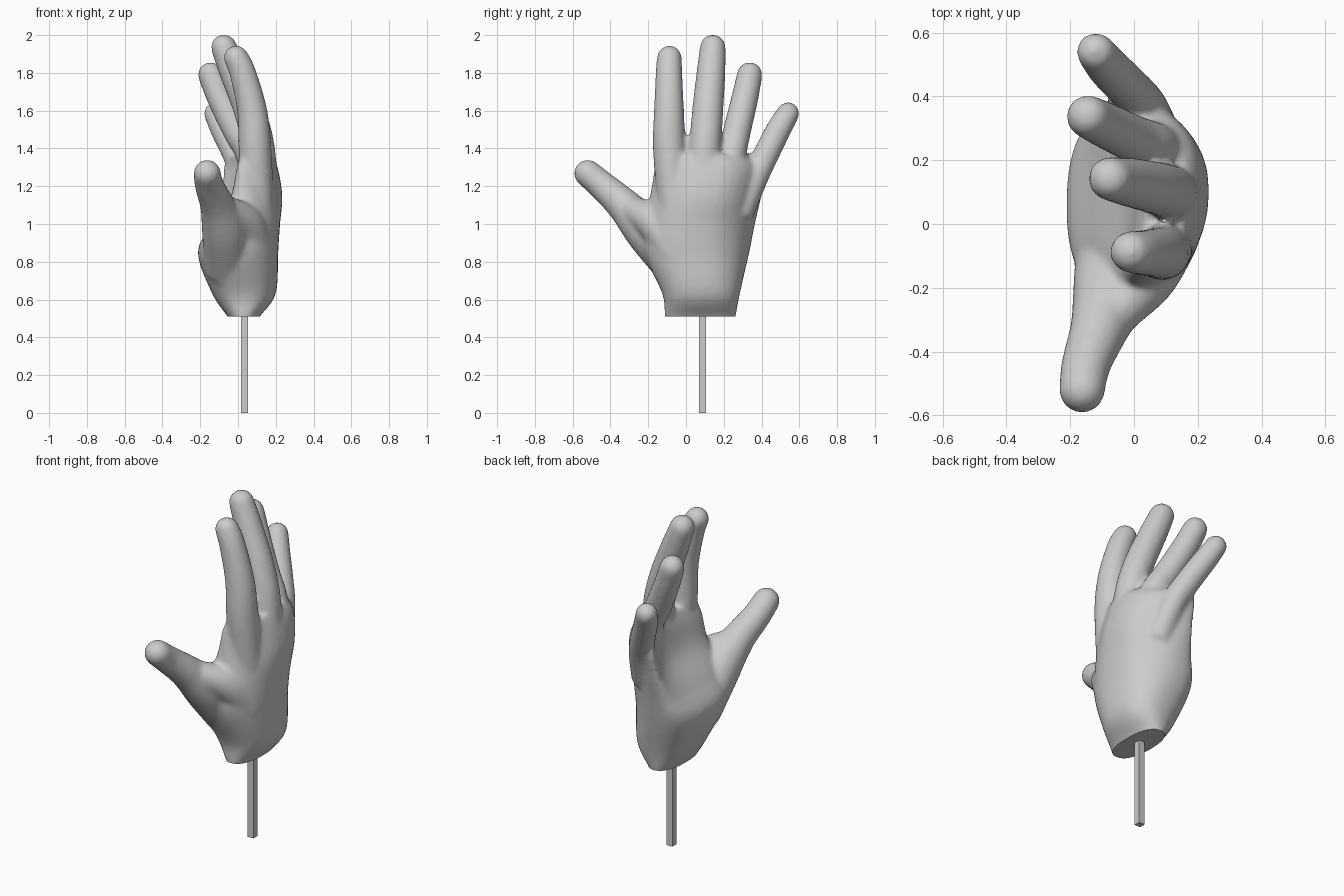
import bpy, bmesh, math
from mathutils import Vector

cube = bpy.data.objects.get("Cube")
if cube:
    bpy.data.objects.remove(cube)

grey = bpy.data.materials.new("plain_grey")
grey.use_nodes = True
colour = (0.6, 0.6, 0.6, 1)
grey.diffuse_color = colour
grey.node_tree.nodes["Principled BSDF"].inputs["Base Color"].default_value = colour


def spline(rows, steps=5):
    """Smooth interpolation through rows of numbers."""
    rows = [Vector(r) for r in rows]
    out = []
    for i in range(len(rows) - 1):
        a, b = rows[max(i - 1, 0)], rows[i]
        c, d = rows[i + 1], rows[min(i + 2, len(rows) - 1)]
        for s in range(steps):
            t = s / steps
            out.append(b + (c - a) * (t / 2) + (a * 2 - b * 5 + c * 4 - d) * (t * t / 2)
                       + (b * 3 - a - c * 3 + d) * (t ** 3 / 2))
    return out + [rows[-1]]


def loft(bm, rings):
    """Skin a closed tube over equal rings of points."""
    loops = [[bm.verts.new(p) for p in ring] for ring in rings]
    n = len(loops[0])
    for lo, hi in zip(loops, loops[1:]):
        for i in range(n):
            j = (i + 1) % n
            bm.faces.new((lo[i], lo[j], hi[j], hi[i]))
    bm.faces.new(loops[0][::-1])
    bm.faces.new(loops[-1])


def digit(bm, rows, sides=20):
    """Round finger along x, y, z, radius rows with a domed tip."""
    path = spline(rows)
    pts = [Vector(p[:3]) for p in path]
    radii = [p[3] for p in path]
    # Dome
    end, r = pts[-1], radii[-1]
    way = (end - pts[-2]).normalized()
    for k in range(1, 6):
        a = k * math.pi / 11
        pts.append(end + way * r * math.sin(a))
        radii.append(r * math.cos(a))
    rings = []
    for i, p in enumerate(pts):
        t = (pts[min(i + 1, len(pts) - 1)] - pts[max(i - 1, 0)]).normalized()
        u = Vector((1, 0, 0))
        u = (u - t * u.dot(t)).normalized()
        v = t.cross(u)
        rings.append([p + (u * math.cos(q) + v * math.sin(q)) * radii[i]
                      for q in (math.tau * s / sides for s in range(sides))])
    loft(bm, rings)


bm = bmesh.new()

# Palm: z, y centre, y half width, x centre, x half depth, cupping
palm = [(0.45, .075, .175, .03, .05, 0), (0.51, .075, .188, .03, .085, 0),
        (0.63, .08, .205, .032, .168, 0), (0.85, .055, .28, 0, .213, .03),
        (1.0, .07, .295, .045, .178, .07), (1.15, .105, .295, .105, .13, .12),
        (1.3, .13, .295, .115, .095, .13), (1.37, .10, .24, .11, .07, .10)]
rings = []
for z, yc, hy, xc, hx, cup in spline(palm):
    ring = []
    for s in range(40):
        c, n = math.cos(math.tau * s / 40), math.sin(math.tau * s / 40)
        y = math.copysign(abs(c) ** 0.85, c)
        x = math.copysign(abs(n) ** 0.85, n)
        # The little finger side curls further than the thumb side
        ring.append((xc + hx * x - cup * c * c * (1 + 0.35 * c), yc + hy * y, z))
    rings.append(ring)
loft(bm, rings)

# Fingers, thumb and thumb web: x, y, z, radius
digits = {
    "index": [(.10, -.06, 1.1, .09), (.09, -.088, 1.4, .088), (.075, -.09, 1.6, .08),
              (.025, -.09, 1.8, .071), (-.01, -.088, 1.88, .066)],
    "middle": [(.13, .08, 1.1, .09), (.11, .10, 1.4, .086), (.06, .115, 1.6, .083),
               (-.02, .132, 1.8, .077), (-.075, .142, 1.935, .069)],
    "ring": [(.12, .19, 1.1, .085), (.07, .24, 1.35, .076), (0, .267, 1.48, .075),
             (-.09, .31, 1.66, .072), (-.145, .337, 1.79, .068)],
    "little": [(.07, .28, 1.05, .075), (.035, .368, 1.25, .07), (-.02, .43, 1.38, .069),
               (-.08, .49, 1.50, .067), (-.12, .54, 1.585, .061)],
    "thumb": [(-.05, -.03, .77, .13), (-.07, -.2, .96, .122), (-.11, -.33, 1.10, .092),
              (-.15, -.44, 1.20, .078), (-.163, -.52, 1.268, .073)],
    "web": [(.10, -.05, .85, .10), (.04, -.16, 1.0, .098), (-.04, -.26, 1.065, .078)],
}
for rows in digits.values():
    digit(bm, rows)
bmesh.ops.recalc_face_normals(bm, faces=bm.faces)

mesh = bpy.data.meshes.new("hand")
bm.to_mesh(mesh)
bm.free()
hand = bpy.data.objects.new("hand", mesh)
bpy.context.collection.objects.link(hand)

# Fuse the overlapping parts into one soft skin
fuse = hand.modifiers.new("fuse", "REMESH")
fuse.mode = "VOXEL"
fuse.voxel_size = 0.012
soften = hand.modifiers.new("soften", "SMOOTH")
soften.factor = 0.5
soften.iterations = 12
bpy.ops.object.select_all(action="DESELECT")
hand.select_set(True)
bpy.context.view_layer.objects.active = hand
bpy.ops.object.convert(target="MESH")

# Flat cut at the wrist
bm = bmesh.new()
bm.from_mesh(hand.data)
cut = bmesh.ops.bisect_plane(bm, geom=bm.verts[:] + bm.edges[:] + bm.faces[:],
                             plane_co=(0, 0, .51), plane_no=(0, 0, 1), clear_inner=True)
rim = [e for e in cut["geom_cut"] if isinstance(e, bmesh.types.BMEdge)]
bmesh.ops.holes_fill(bm, edges=rim, sides=0)
bmesh.ops.recalc_face_normals(bm, faces=bm.faces)
bm.to_mesh(hand.data)
bm.free()
hand.data.materials.clear()
hand.data.materials.append(grey)
bpy.ops.object.shade_smooth_by_angle(angle=math.radians(40))

# Square stand rod
bpy.ops.mesh.primitive_cube_add(size=1, location=(.034, .088, .26))
rod = bpy.context.object
rod.name = "stand_rod"
rod.scale = (.038, .038, .52)
rod.data.materials.append(grey)
